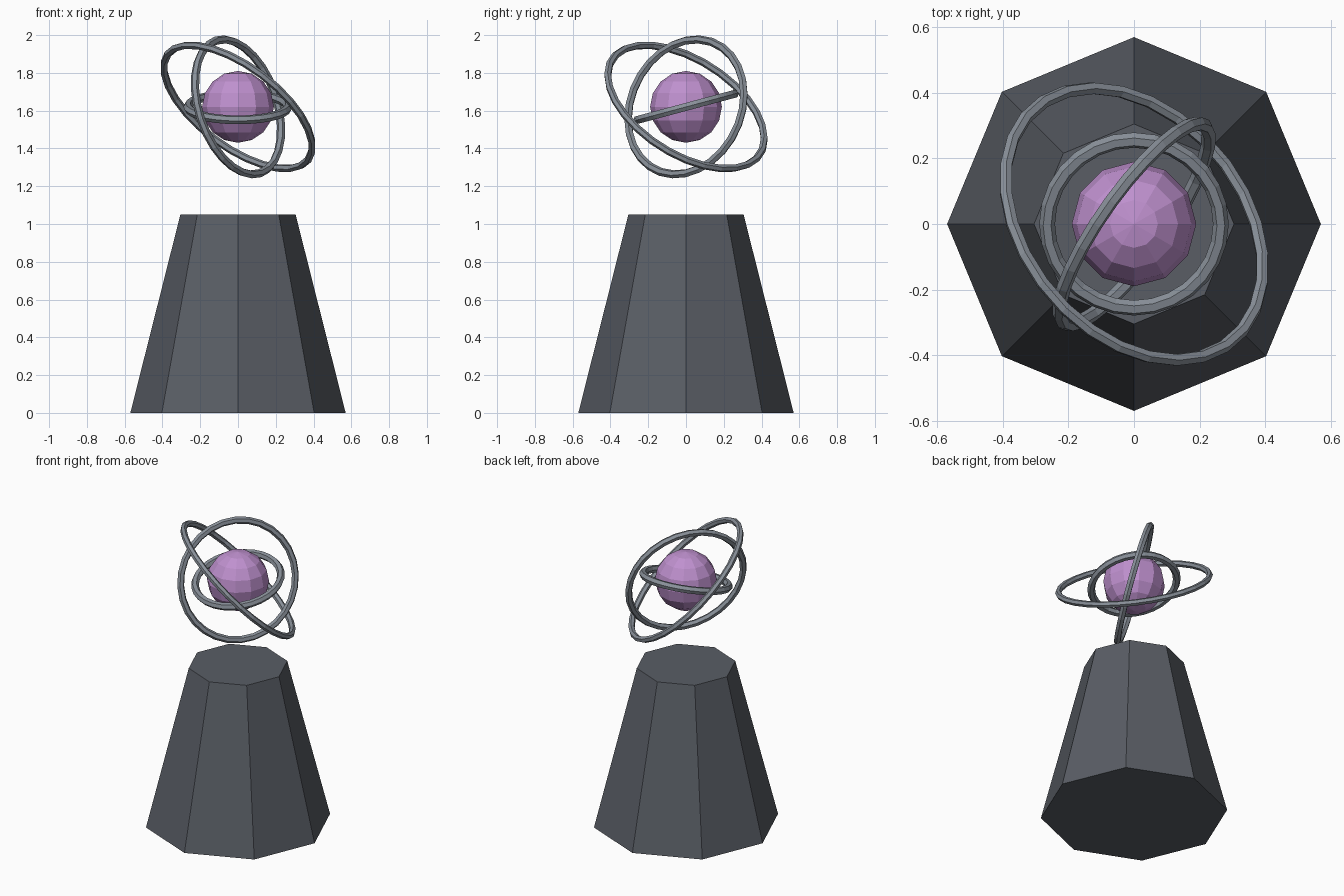
import bpy
from math import radians

if "Cube" in bpy.data.objects:
    bpy.data.objects.remove(bpy.data.objects["Cube"])

CENTRE = (0, 0, 1.62)


def colour(obj, name, rgb):
    mat = bpy.data.materials.new(name)
    mat.diffuse_color = (*rgb, 1)
    mat.use_nodes = True
    mat.node_tree.nodes["Principled BSDF"].inputs["Base Color"].default_value = mat.diffuse_color
    obj.data.materials.append(mat)


# Tapered octagonal pedestal
bpy.ops.mesh.primitive_cone_add(vertices=8, radius1=0.57, radius2=0.305,
                                depth=1.05, location=(0, 0, 0.525))
base = bpy.context.object
base.name = "pedestal"
colour(base, "dark_stone", (0.10, 0.11, 0.13))

# Floating orb
bpy.ops.mesh.primitive_uv_sphere_add(segments=12, ring_count=8, radius=0.19,
                                     location=CENTRE)
orb = bpy.context.object
orb.name = "orb"
colour(orb, "violet", (0.52, 0.28, 0.62))

# Tilted rings: name, radius, tube radius, x tilt, y tilt
RINGS = [
    ("inner_ring", 0.265, 0.024, 15, 0),
    ("middle_ring", 0.370, 0.022, 34, 71.7),
    ("outer_ring", 0.465, 0.020, -27, 37),
]
for name, radius, tube, tilt_x, tilt_y in RINGS:
    bpy.ops.mesh.primitive_torus_add(
        major_segments=28, minor_segments=6, major_radius=radius,
        minor_radius=tube, location=CENTRE,
        rotation=(radians(tilt_x), radians(tilt_y), 0))
    ring = bpy.context.object
    ring.name = name
    colour(ring, name + "_metal", (0.25, 0.28, 0.32))
